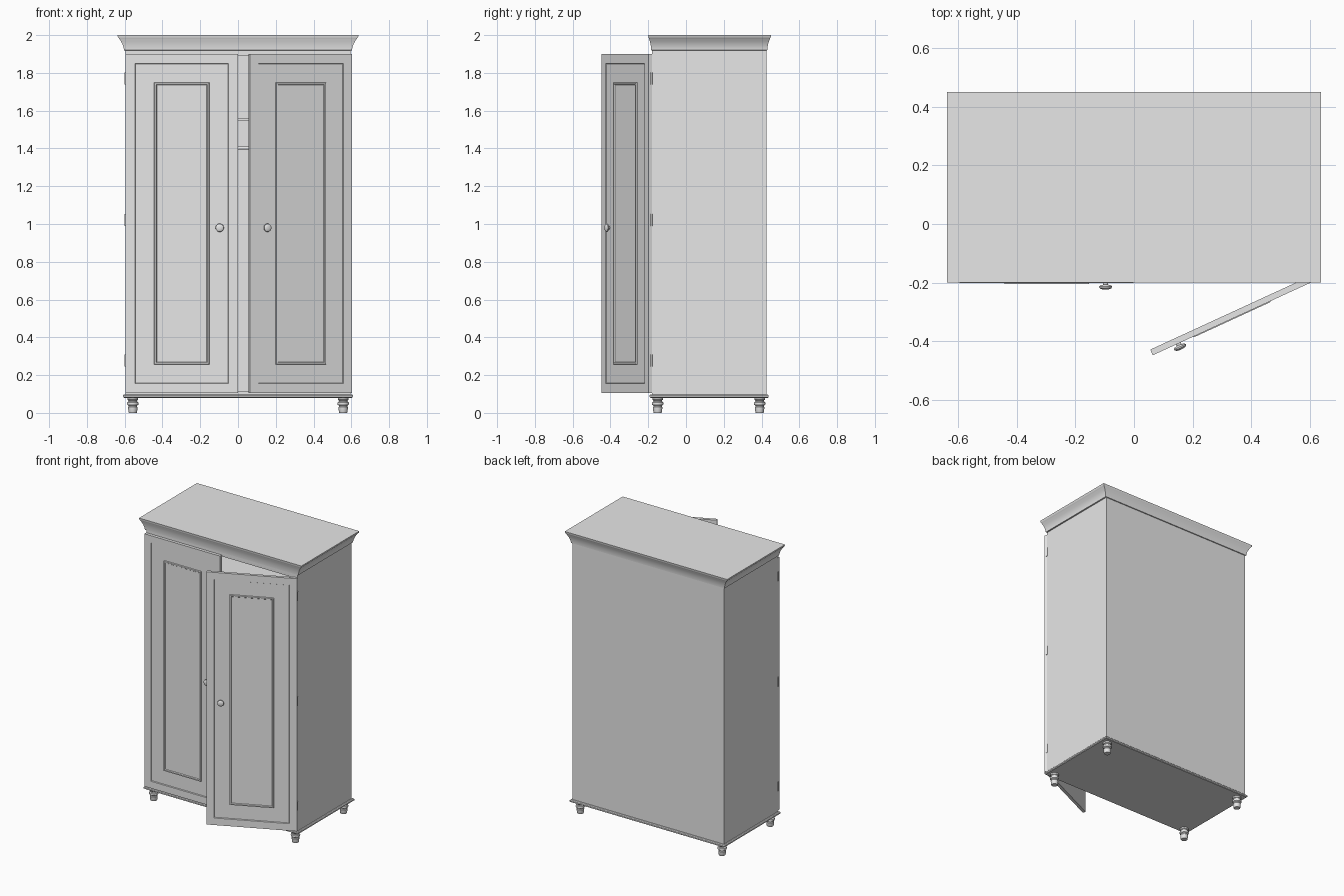
import bpy, bmesh, math

if "Cube" in bpy.data.objects:
    bpy.data.objects.remove(bpy.data.objects["Cube"], do_unlink=True)

GREY = (0.8, 0.8, 0.8, 1)
paint = bpy.data.materials.new("pale_grey_paint")
paint.use_nodes = True
paint.diffuse_color = GREY
paint.node_tree.nodes["Principled BSDF"].inputs["Base Color"].default_value = GREY


def finish(name, bm, smooth=False):
    bmesh.ops.recalc_face_normals(bm, faces=bm.faces[:])
    mesh = bpy.data.meshes.new(name)
    bm.to_mesh(mesh)
    bm.free()
    mesh.materials.append(paint)
    if smooth:
        for p in mesh.polygons:
            p.use_smooth = True
        mesh.set_sharp_from_angle(angle=math.radians(35))
    obj = bpy.data.objects.new(name, mesh)
    bpy.context.collection.objects.link(obj)
    return obj


def loft(name, rings, smooth=False):
    """Bridge rings of equal point count and cap both ends."""
    bm = bmesh.new()
    loops = [[bm.verts.new(p) for p in ring] for ring in rings]
    n = len(loops[0])
    for a, b in zip(loops, loops[1:]):
        for i in range(n):
            j = (i + 1) % n
            bm.faces.new((a[i], a[j], b[j], b[i]))
    bm.faces.new(loops[0])
    bm.faces.new(loops[-1])
    return finish(name, bm, smooth)


def rect(x0, x1, y0, y1, z):
    return [(x0, y0, z), (x1, y0, z), (x1, y1, z), (x0, y1, z)]


def box(name, x0, x1, y0, y1, z0, z1):
    return loft(name, [rect(x0, x1, y0, y1, z0), rect(x0, x1, y0, y1, z1)])


def lathe(name, profile, sides=24):
    """Turn a (radius, height) profile about z."""
    turn = [2 * math.pi * i / sides for i in range(sides)]
    return loft(name, [[(r * math.cos(t), r * math.sin(t), h) for t in turn]
                       for r, h in profile], True)


# Carcass
W, FRONT, BACK, T = 0.595, -0.18, 0.425, 0.02
LOW, HIGH = 0.095, 1.91
for side, s in (("right", -1), ("left", 1)):
    a, b = sorted((s * W, s * (W - T)))
    box(side + "_side_panel", a, b, FRONT, BACK, LOW, HIGH)
inner = W - T
box("back_panel", -inner, inner, BACK - T, BACK, LOW, HIGH)
box("floor_panel", -inner, inner, FRONT, BACK - T, LOW, LOW + T)
box("ceiling_panel", -inner, inner, FRONT, BACK - T, HIGH - T, HIGH)
box("shelf", -inner, inner, FRONT + T, BACK - T, 1.545, 1.56)
rail = lathe("hanging_rail", [(0.008, -inner), (0.008, inner)], 16)
rail.rotation_euler = (0, math.pi / 2, 0)
rail.location = (0, 0.12, 1.402)

# Base board with a softened edge
loft("base_board", [rect(-W - e, W + e, FRONT - e, BACK + e, z)
                    for e, z in ((0.008, 0.08), (0.013, 0.084), (0.013, 0.093), (0.008, 0.098))])

# Cornice: overhang fraction against height
COVE = [(0, 1.905), (0, 1.918), (0.2, 1.92), (0.22, 1.928), (0.3, 1.942), (0.42, 1.955),
        (0.58, 1.968), (0.78, 1.98), (0.84, 1.984), (0.94, 1.988), (1, 2.0)]
loft("cornice", [rect(-W - 0.043 * f, W + 0.043 * f, FRONT - 0.02 * f, BACK + 0.025 * f, z)
                 for f, z in COVE], True)

# Turned feet
FOOT = [(0.021, 0), (0.023, 0.004), (0.025, 0.03), (0.022, 0.034), (0.022, 0.038),
        (0.029, 0.043), (0.031, 0.049), (0.029, 0.056), (0.023, 0.06), (0.023, 0.066),
        (0.028, 0.07), (0.028, 0.081)]
for side, x in (("right", -0.557), ("left", 0.557)):
    for end, y in (("front", -0.15), ("back", 0.39)):
        lathe(f"{side}_{end}_foot", FOOT).location = (x, y, 0)

# Doors: each is modelled from its hinge line, then swung
DOOR_W, DOOR_T, Z0, Z1 = 0.594, 0.021, 0.105, 1.9
PANEL = [(0, 0), (0, DOOR_T), (0.05, DOOR_T), (0.053, 0.015), (0.059, 0.015),
         (0.151, 0.015), (0.153, 0.024), (0.161, 0.024), (0.165, 0.018)]
KNOB = [(0.009, 0), (0.009, 0.006), (0.018, 0.008), (0.022, 0.012),
        (0.021, 0.017), (0.015, 0.021), (0.006, 0.0225)]


def door(side, s, swing):
    def ring(m, depth):
        xa, xb = -s * m, -s * (DOOR_W - m)
        return [(xa, -depth, Z0 + m), (xb, -depth, Z0 + m),
                (xb, -depth, Z1 - m), (xa, -depth, Z1 - m)]
    leaf = loft(side + "_door", [ring(m, d) for m, d in PANEL])
    leaf.location = (s * W, FRONT, 0)
    leaf.rotation_euler = (0, 0, s * math.radians(swing))
    knob = lathe(side + "_knob", KNOB)
    knob.parent = leaf
    knob.location = (-s * 0.498, -DOOR_T, 0.98)
    knob.rotation_euler = (math.pi / 2, 0, 0)
    for place, z in (("lower", 0.278), ("middle", 1.022), ("upper", 1.77)):
        pin = lathe(f"{side}_{place}_hinge", [(0.006, -0.032), (0.006, 0.032)], 12)
        pin.location = (s * W, FRONT - 0.004, z)


door("right", -1, 0)
door("left", 1, 24.7)
